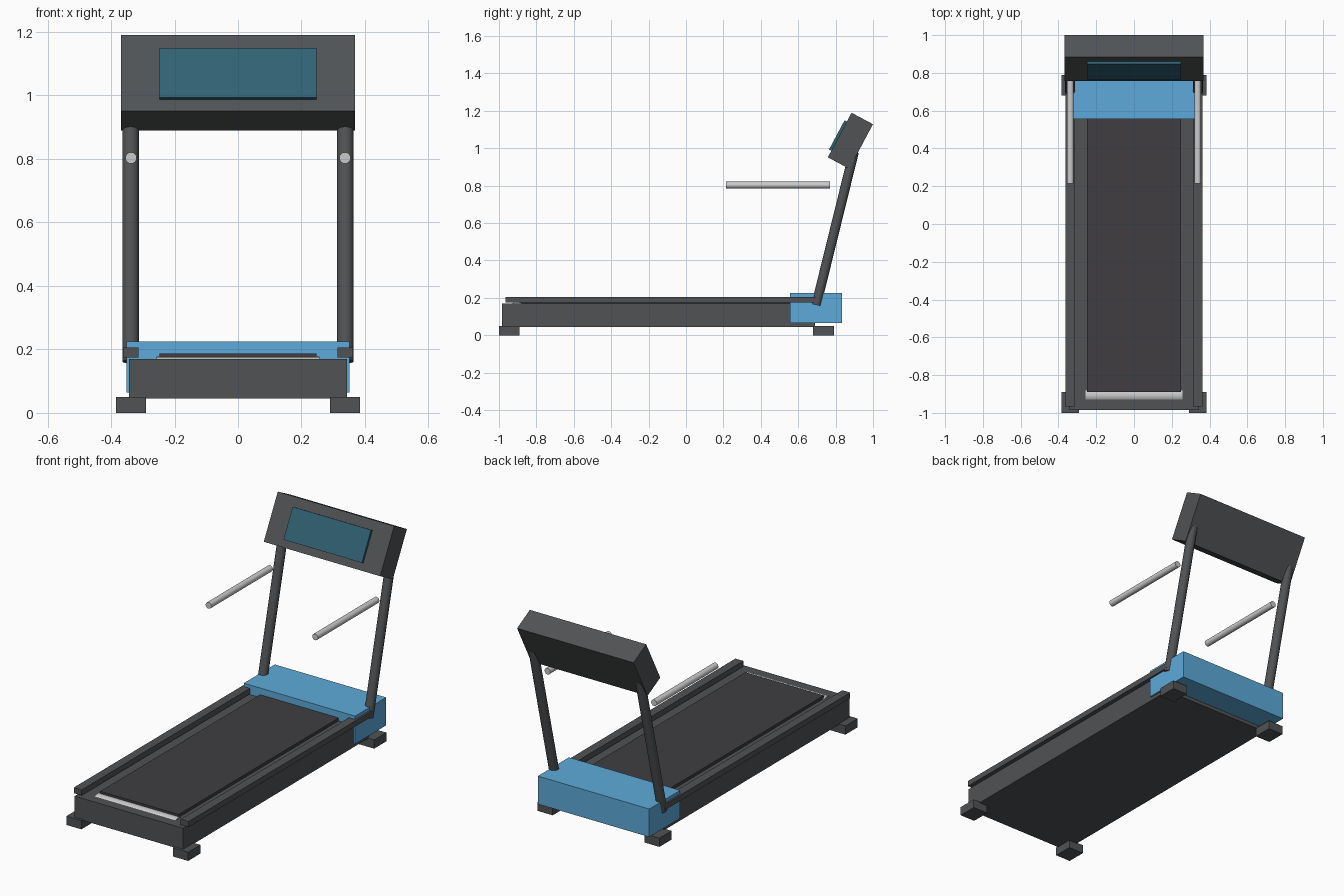
import bpy, math
from mathutils import Vector, Matrix

if "Cube" in bpy.data.objects:
    bpy.data.objects.remove(bpy.data.objects["Cube"])


def material(name, rgb):
    m = bpy.data.materials.new(name)
    m.diffuse_color = (*rgb, 1)
    m.use_nodes = True
    m.node_tree.nodes["Principled BSDF"].inputs["Base Color"].default_value = m.diffuse_color
    return m


BLUE = material("blue_plastic", (0.11, 0.40, 0.70))
GLASS = material("screen_glass", (0.03, 0.12, 0.17))
DARK = material("dark_grey", (0.08, 0.085, 0.09))
BELT = material("belt_rubber", (0.05, 0.047, 0.052))
METAL = material("bare_metal", (0.55, 0.56, 0.58))


def box(name, x, y, z, mat):
    """Box from (min, max) ranges on each axis."""
    bpy.ops.mesh.primitive_cube_add(size=1)
    o = bpy.context.object
    o.name = name
    spans = (x, y, z)
    size = [b - a for a, b in spans]
    mid = Vector([(a + b) / 2 for a, b in spans])
    o.data.transform(Matrix.Translation(mid) @ Matrix.Diagonal((*size, 1)))
    o.data.materials.append(mat)
    return o


def rod(name, a, b, r, mat):
    """Smooth-sided cylinder between two points."""
    a, b = Vector(a), Vector(b)
    bpy.ops.mesh.primitive_cylinder_add(vertices=32, radius=r, depth=(b - a).length,
                                        location=(a + b) / 2)
    o = bpy.context.object
    o.name = name
    o.rotation_euler = (b - a).to_track_quat('Z', 'Y').to_euler()
    o.data.materials.append(mat)
    bpy.ops.object.shade_smooth_by_angle()
    return o


# Running deck, belt, rollers and motor cover
box("deck_frame", (-0.343, 0.343), (-0.985, 0.69), (0.045, 0.17), DARK)
box("running_belt", (-0.248, 0.248), (-0.89, 0.59), (0.165, 0.187), BELT)
for end, y in (("rear", -0.905), ("front", 0.605)):
    rod(end + "_roller", (-0.256, y, 0.132), (0.256, y, 0.132), 0.045, METAL)
box("motor_cover", (-0.352, 0.352), (0.555, 0.835), (0.065, 0.225), BLUE)

# Parts repeated on both sides
for side, s in (("left", -1), ("right", 1)):
    xs = lambda a, b: tuple(sorted((s * a, s * b)))
    box(side + "_side_rail", xs(0.313, 0.363), (-0.965, 0.71), (0.174, 0.206), DARK)
    box(side + "_rear_foot", xs(0.29, 0.385), (-1.0, -0.89), (0, 0.05), DARK)
    box(side + "_front_foot", xs(0.29, 0.385), (0.68, 0.79), (0, 0.05), DARK)
    rod(side + "_upright", (s * 0.338, 0.696, 0.162), (s * 0.338, 0.898, 0.98), 0.026, DARK)
    rod(side + "_handrail", (s * 0.337, 0.215, 0.803), (s * 0.337, 0.77, 0.803), 0.018, METAL)

# Tilted console with a raised screen, modelled upright then leaned back
console = box("console", (-0.368, 0.368), (-0.065, 0.065), (-0.135, 0.135), DARK)
screen = box("screen", (-0.248, 0.248), (-0.079, -0.055), (-0.095, 0.082), GLASS)
for o in (console, screen):
    o.location = (0, 0.879, 1.04)
    o.rotation_euler = (math.radians(-28), 0, 0)
